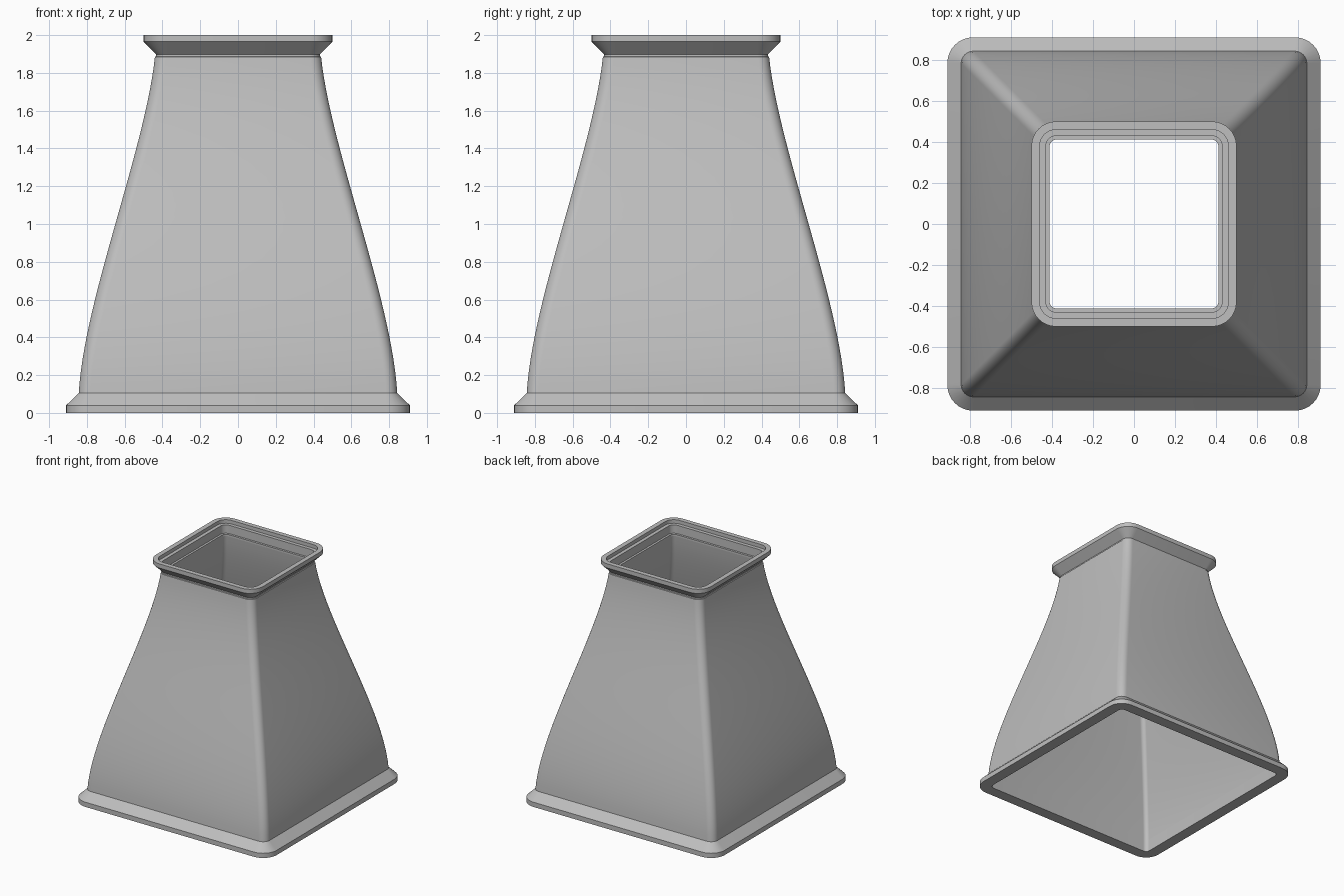
import bpy
import math
from mathutils import Vector
from mathutils.geometry import interpolate_bezier

cube = bpy.data.objects.get("Cube")
if cube:
    bpy.data.objects.remove(cube, do_unlink=True)

grey = bpy.data.materials.new("plain_grey")
grey.use_nodes = True
colour = (0.52, 0.52, 0.52, 1)
grey.diffuse_color = colour
grey.node_tree.nodes["Principled BSDF"].inputs["Base Color"].default_value = colour

CORNER_STEPS = 8


def rounded_square(half, radius, z):
    """Counter-clockwise ring with rounded corners."""
    ring = []
    for corner in range(4):
        start = corner * math.pi / 2
        mid = start + math.pi / 4
        cx = math.copysign(half - radius, math.cos(mid))
        cy = math.copysign(half - radius, math.sin(mid))
        for i in range(CORNER_STEPS + 1):
            a = start + math.pi / 2 * i / CORNER_STEPS
            ring.append((cx + radius * math.cos(a), cy + radius * math.sin(a), z))
    return ring


def loft(name, profile):
    """Skin rounded squares along a profile of (half width, radius, height)."""
    verts = [v for section in profile for v in rounded_square(*section)]
    n = 4 * (CORNER_STEPS + 1)
    faces = []
    for k in range(len(profile) - 1):
        a, b = k * n, (k + 1) * n
        for i in range(n):
            j = (i + 1) % n
            faces.append((a + i, a + j, b + j, b + i))
    mesh = bpy.data.meshes.new(name)
    mesh.from_pydata(verts, [], faces)
    mesh.materials.append(grey)
    obj = bpy.data.objects.new(name, mesh)
    bpy.context.collection.objects.link(obj)
    bpy.ops.object.select_all(action='DESELECT')
    obj.select_set(True)
    bpy.context.view_layer.objects.active = obj
    bpy.ops.object.shade_smooth_by_angle(angle=math.radians(30))
    return obj


# S-shaped side curve shared by both walls
curve = interpolate_bezier(Vector((0.843, 0.105)), Vector((0.815, 0.60)),
                           Vector((0.49, 1.40)), Vector((0.44, 1.885)), 28)
wall = 0.028

# Hollow tapering body
loft("outer_wall", [(p.x, 0.06, p.y) for p in curve])
loft("inner_wall", [(p.x - wall, 0.035, p.y) for p in reversed(curve)])

# Bottom flange, from the inner wall round to the outer wall
loft("base_flange", [
    (0.815, 0.035, 0.105), (0.815, 0.035, 0), (0.91, 0.125, 0),
    (0.91, 0.125, 0.04), (0.843, 0.06, 0.105),
])

# Top flange with a narrow neck groove and a stepped inner rim
loft("top_flange", [
    (0.44, 0.06, 1.885), (0.433, 0.055, 1.887), (0.433, 0.055, 1.898),
    (0.5, 0.12, 1.965), (0.5, 0.12, 2.0),
    (0.46, 0.08, 2.0), (0.46, 0.08, 1.97),
    (0.43, 0.05, 1.97), (0.43, 0.05, 1.9),
    (0.412, 0.035, 1.9), (0.412, 0.035, 1.885),
])
